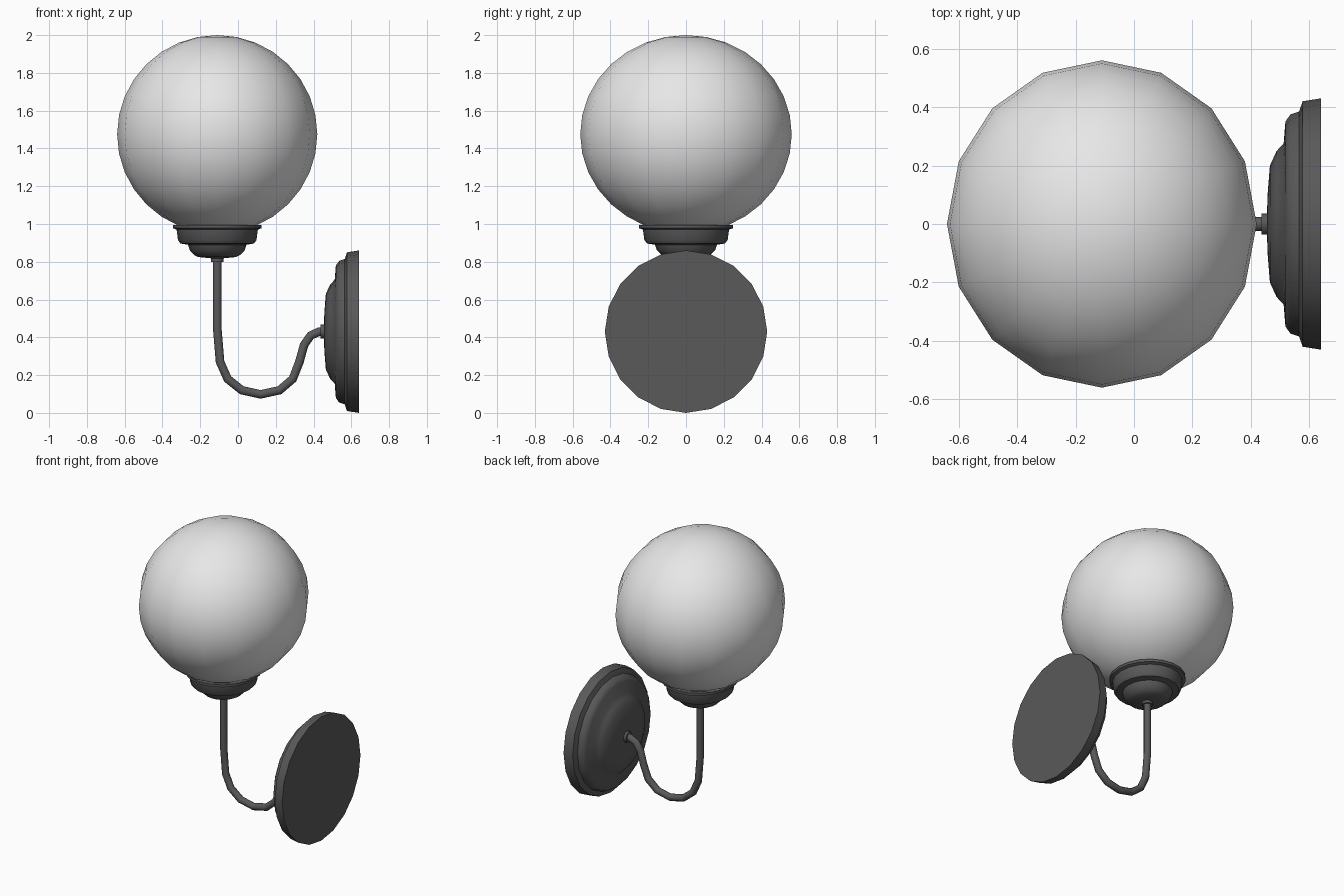
import bpy, bmesh, math
from mathutils import Vector, Matrix

if "Cube" in bpy.data.objects:
    bpy.data.objects.remove(bpy.data.objects["Cube"], do_unlink=True)


def material(name, value):
    m = bpy.data.materials.new(name)
    m.use_nodes = True
    col = (value, value, value, 1)
    m.diffuse_color = col
    m.node_tree.nodes["Principled BSDF"].inputs["Base Color"].default_value = col
    return m


GLASS = material("frosted glass", 0.8)
METAL = material("dark metal", 0.1)


def finish(name, bm, mat, angle=40):
    bmesh.ops.recalc_face_normals(bm, faces=bm.faces)
    mesh = bpy.data.meshes.new(name)
    bm.to_mesh(mesh)
    bm.free()
    mesh.materials.append(mat)
    ob = bpy.data.objects.new(name, mesh)
    bpy.context.collection.objects.link(ob)
    bpy.ops.object.select_all(action="DESELECT")
    ob.select_set(True)
    bpy.context.view_layer.objects.active = ob
    bpy.ops.object.shade_smooth_by_angle(angle=math.radians(angle))
    return ob


def bridge(bm, rings):
    """Skin a list of vertex rings and cap both ends."""
    n = len(rings[0])
    for a, b in zip(rings, rings[1:]):
        for i in range(n):
            j = (i + 1) % n
            bm.faces.new((a[i], a[j], b[j], b[i]))
    bm.faces.new(rings[0])
    bm.faces.new(rings[-1])


def lathe(name, profile, sides, matrix, mat):
    """Turn (radius, height) pairs about local z."""
    bm = bmesh.new()
    rings = []
    for r, h in profile:
        angles = [math.tau * i / sides for i in range(sides)]
        rings.append([bm.verts.new(matrix @ Vector((r * math.cos(a), r * math.sin(a), h)))
                      for a in angles])
    bridge(bm, rings)
    return finish(name, bm, mat)


def tube(name, path, radius, sides, mat):
    """Sweep a round section along a path in the xz plane."""
    pts = [Vector((x, 0, z)) for x, z in path]
    bm = bmesh.new()
    rings = []
    for i, p in enumerate(pts):
        t = (pts[min(i + 1, len(pts) - 1)] - pts[max(i - 1, 0)]).normalized()
        side = Vector((0, 1, 0))
        up = t.cross(side)
        rings.append([bm.verts.new(p + radius * (math.cos(a) * side + math.sin(a) * up))
                      for a in (math.tau * k / sides for k in range(sides))])
    bridge(bm, rings)
    return finish(name, bm, mat, 50)


LAMP_X = -0.11
PLATE_Z = 0.43

# Glass globe, slightly wider front to back
bm = bmesh.new()
bmesh.ops.create_uvsphere(bm, u_segments=16, v_segments=16, radius=1)
bmesh.ops.transform(bm, verts=bm.verts, matrix=Matrix.Translation((LAMP_X, 0, 1.475))
                    @ Matrix.Diagonal((0.53, 0.56, 0.525, 1)))
finish("globe", bm, GLASS, 60)

# Stepped cup under the globe
holder = [(0.19, 0.995), (0.235, 0.995), (0.235, 0.978), (0.215, 0.97), (0.208, 0.915),
          (0.195, 0.897), (0.155, 0.89), (0.145, 0.86), (0.12, 0.835), (0.1, 0.825), (0.03, 0.818)]
lathe("globe_holder", holder, 20,
      Matrix.Translation((LAMP_X, 0, 0)) @ Matrix.Diagonal((1, 1.06, 1, 1)), METAL)
lathe("stem_collar", [(0.034, 0.83), (0.034, 0.8)], 10,
      Matrix.Translation((LAMP_X, 0, 0)), METAL)

# Curved arm
arm = [(LAMP_X, 0.82), (LAMP_X, 0.45), (-0.095, 0.27), (-0.055, 0.18), (0.02, 0.12),
       (0.12, 0.098), (0.22, 0.12), (0.29, 0.18), (0.325, 0.27), (0.35, 0.36),
       (0.385, 0.41), (0.43, 0.43), (0.47, PLATE_Z)]
tube("arm", arm, 0.024, 10, METAL)

# Round stepped wall plate, turned about the x axis
along_x = Matrix.Translation((0, 0, PLATE_Z)) @ Matrix.Rotation(math.pi / 2, 4, "Y")
plate = [(0.43, 0.64), (0.42, 0.577), (0.385, 0.565), (0.375, 0.535), (0.35, 0.518),
         (0.275, 0.512), (0.25, 0.488), (0.2, 0.465), (0.1, 0.457), (0.03, 0.455)]
lathe("wall_plate", plate, 20, along_x, METAL)
lathe("arm_collar", [(0.037, 0.46), (0.037, 0.437)], 10, along_x, METAL)
